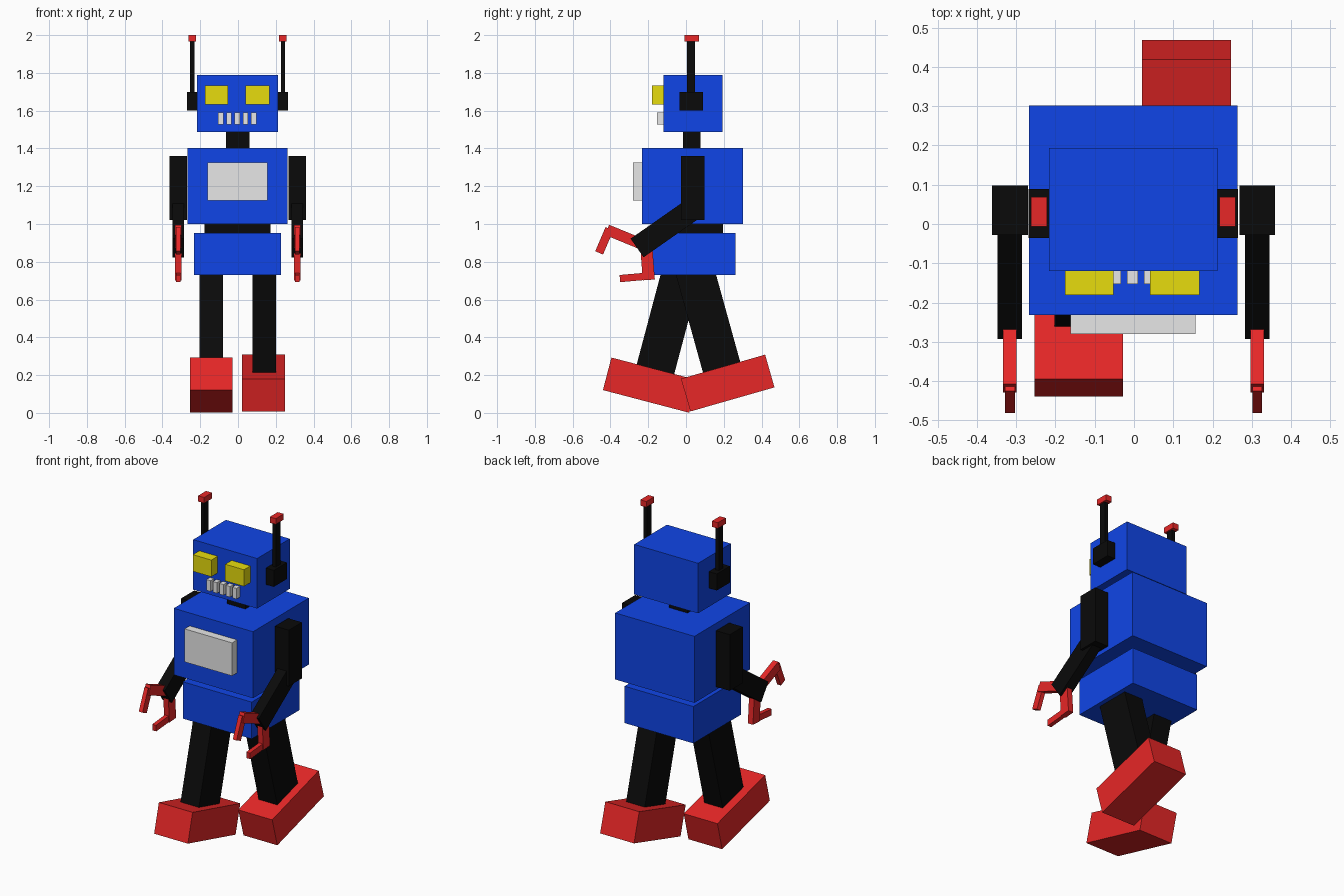
import bpy
import math
from mathutils import Vector

cube = bpy.data.objects.get("Cube")
if cube:
    bpy.data.objects.remove(cube, do_unlink=True)


def material(name, rgb):
    mat = bpy.data.materials.new(name)
    mat.use_nodes = True
    mat.diffuse_color = (*rgb, 1)
    mat.node_tree.nodes["Principled BSDF"].inputs["Base Color"].default_value = (*rgb, 1)
    return mat


BLUE = material("blue paint", (0.005, 0.06, 0.8))
BLACK = material("black rubber", (0.003, 0.003, 0.003))
RED = material("red paint", (0.8, 0.02, 0.02))
YELLOW = material("yellow lamp", (0.8, 0.72, 0.004))
GREY = material("light grey", (0.8, 0.8, 0.8))


def block(name, mat, center, size, tilt=0):
    """Box of full size, tilted in degrees about the x axis."""
    bpy.ops.mesh.primitive_cube_add(size=1, location=center,
                                    rotation=(math.radians(tilt), 0, 0))
    obj = bpy.context.object
    obj.name = name
    obj.scale = size
    obj.data.materials.append(mat)
    return obj


def box(name, mat, xs, ys, zs):
    """Upright box from its ranges on each axis."""
    spans = (xs, ys, zs)
    return block(name, mat, [(a + b) / 2 for a, b in spans], [b - a for a, b in spans])


def bar(name, mat, x, width, thickness, start, end):
    """Square bar between two (y, z) points."""
    a, b = Vector(start), Vector(end)
    mid, run = (a + b) / 2, b - a
    return block(name, mat, (x, mid.x, mid.y), (width, run.length, thickness),
                 math.degrees(math.atan2(run.y, run.x)))


# Body
box("pelvis", BLUE, (-0.233, 0.228), (-0.195, 0.262), (0.73, 0.953))
box("waist", BLACK, (-0.177, 0.172), (-0.125, 0.195), (0.94, 1.01))
box("torso", BLUE, (-0.268, 0.263), (-0.232, 0.302), (1.0, 1.403))
box("chest_panel", GREY, (-0.162, 0.156), (-0.28, -0.22), (1.125, 1.325))
box("neck", BLACK, (-0.063, 0.06), (-0.015, 0.076), (1.39, 1.5))

# Head and face
box("head", BLUE, (-0.216, 0.212), (-0.12, 0.193), (1.487, 1.79))
box("right_eye", YELLOW, (-0.176, -0.052), (-0.181, -0.11), (1.632, 1.733))
box("left_eye", YELLOW, (0.041, 0.167), (-0.181, -0.11), (1.632, 1.733))
for i in range(5):
    block(f"tooth_{i + 1}", GREY, (-0.004 + (i - 2) * 0.0435, -0.13, 1.558),
          (0.028, 0.046, 0.065))

# Parts on both sides
for side, s in (("left", 1), ("right", -1)):
    ear, rod, arm = s * 0.239 - 0.002, s * 0.24 - 0.002, s * 0.315 - 0.001
    block(side + "_ear", BLACK, (ear, 0.027, 1.65), (0.056, 0.125, 0.1))
    block(side + "_antenna", BLACK, (rod, 0.027, 1.83), (0.023, 0.043, 0.28))
    block(side + "_antenna_tip", RED, (rod, 0.031, 1.983), (0.04, 0.076, 0.035))

    block(side + "_upper_arm", BLACK, (arm, 0.035, 1.19), (0.091, 0.125, 0.34))
    bar(side + "_forearm", BLACK, arm, 0.062, 0.12, (-0.259, 0.873), (0.03, 1.075))
    bar(side + "_upper_finger", RED, arm, 0.034, 0.058, (-0.25, 0.9), (-0.418, 0.969))
    bar(side + "_upper_fingertip", RED, arm, 0.025, 0.045, (-0.405, 0.975), (-0.46, 0.847))
    bar(side + "_lower_finger", RED, arm, 0.034, 0.064, (-0.21, 0.88), (-0.197, 0.704))
    bar(side + "_lower_fingertip", RED, arm, 0.025, 0.038, (-0.18, 0.726), (-0.35, 0.711))

# Striding legs and feet
bar("right_leg", BLACK, -0.141, 0.123, 0.205, (-0.17, 0.2), (0.003, 0.85))
bar("left_leg", BLACK, 0.138, 0.125, 0.205, (0.2, 0.2), (0.02, 0.85))
block("right_foot", RED, (-0.141, -0.189, 0.147), (0.226, 0.472, 0.178), -14.7)
block("left_foot", RED, (0.134, 0.221, 0.158), (0.227, 0.463, 0.18), 16)
